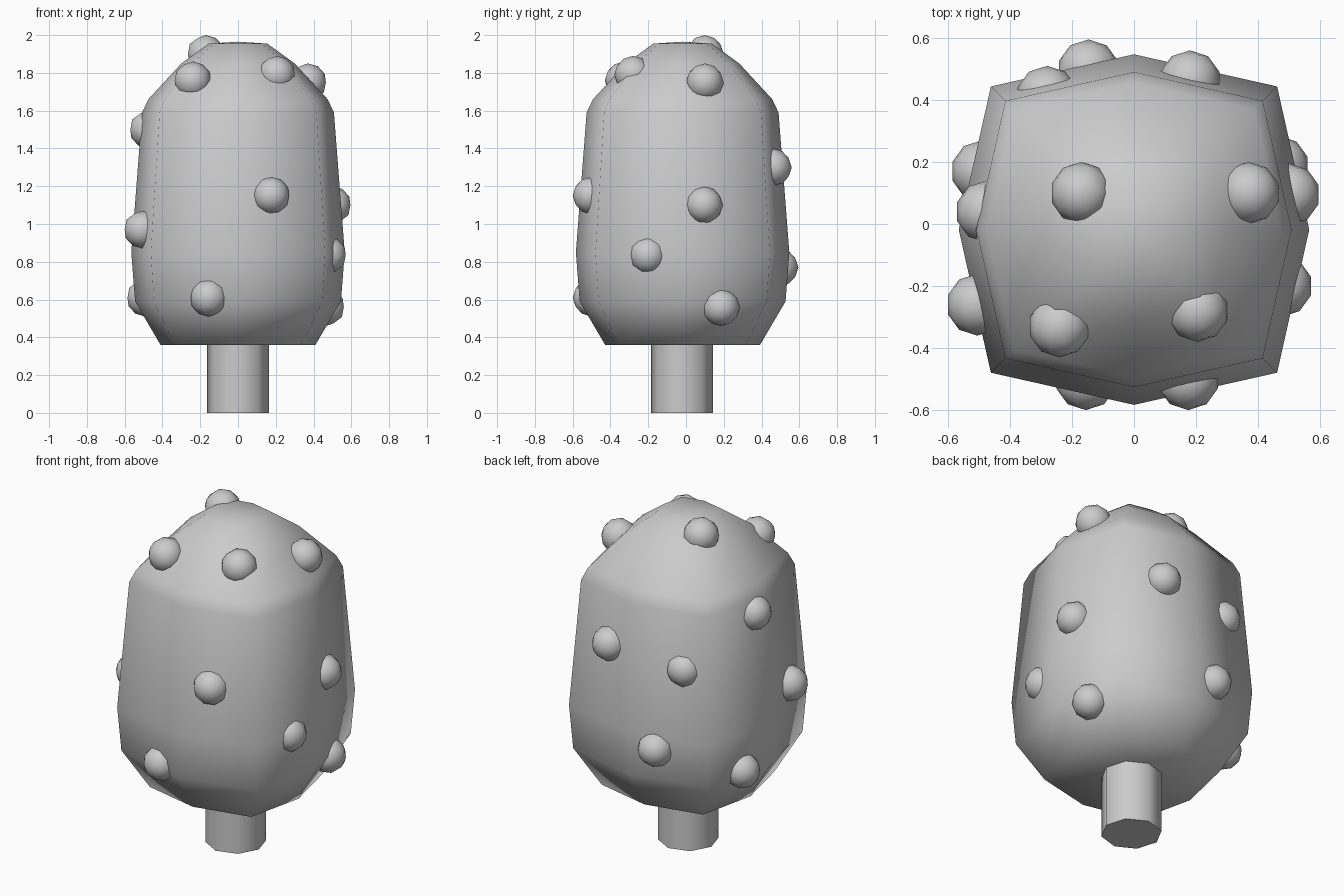
import bpy, bmesh, math
from mathutils import Matrix, Vector

cube = bpy.data.objects.get("Cube")
if cube:
    bpy.data.objects.remove(cube, do_unlink=True)

grey = bpy.data.materials.new("plain_grey")
grey.use_nodes = True
tone = (0.6, 0.6, 0.6, 1)
grey.diffuse_color = tone
grey.node_tree.nodes["Principled BSDF"].inputs["Base Color"].default_value = tone
CENTRE_Y = -0.018


def add_object(name, bm, sharp_angle=180):
    bmesh.ops.recalc_face_normals(bm, faces=bm.faces)
    mesh = bpy.data.meshes.new(name)
    bm.to_mesh(mesh)
    bm.free()
    mesh.materials.append(grey)
    obj = bpy.data.objects.new(name, mesh)
    bpy.context.collection.objects.link(obj)
    bpy.ops.object.select_all(action="DESELECT")
    obj.select_set(True)
    bpy.context.view_layer.objects.active = obj
    bpy.ops.object.shade_smooth_by_angle(angle=math.radians(sharp_angle))
    return obj


# Body: stacked eight-sided rings (height, half width), closed to a shallow dome
profile = [(0.36, 0.41), (0.59, 0.545), (0.85, 0.565), (1.59, 0.508),
           (1.66, 0.475), (1.85, 0.3), (1.955, 0.155)]
bm = bmesh.new()
rings = []
for z, half in profile:
    ring = []
    for i in range(8):
        a = i * math.pi / 4
        r = half * (1.155 if i % 2 else 1)
        ring.append(bm.verts.new((r * math.cos(a), CENTRE_Y + r * math.sin(a), z)))
    rings.append(ring)
for low, high in zip(rings, rings[1:]):
    for i in range(8):
        j = (i + 1) % 8
        bm.faces.new((low[i], low[j], high[j], high[i]))
for ring, z in ((rings[0], 0.36), (rings[-1], 1.965)):
    tip = bm.verts.new((0, CENTRE_Y, z))
    for i in range(8):
        bm.faces.new((ring[i], ring[(i + 1) % 8], tip))
add_object("body", bm)

# Stem: eight-sided post that ends inside the body
bm = bmesh.new()
place = Matrix.Translation((0, CENTRE_Y - 0.003, 0.22)) @ Matrix.Rotation(math.radians(-6), 4, "Z")
bmesh.ops.create_cone(bm, cap_ends=True, segments=8, radius1=0.165,
                      radius2=0.165, depth=0.44, matrix=place)
add_object("stem", bm, 50)

# Bumps: small rounded knobs half sunk into the body
bumps = {
    "front": [(-0.24, -0.33, 1.76), (0.205, -0.28, 1.79),
              (0.175, -0.5, 1.15), (-0.155, -0.5, 0.61)],
    "left": [(0.37, 0.1, 1.75), (0.5, 0.095, 1.1),
             (0.475, -0.2, 0.835), (0.465, 0.185, 0.56)],
    "back": [(0.18, 0.46, 1.3), (-0.147, 0.495, 0.77), (-0.28, 0.41, 1.25)],
    "right": [(-0.475, 0.04, 1.5), (-0.505, -0.26, 0.97), (-0.49, 0.17, 0.61)],
    "top": [(-0.17, 0.1, 1.9)],
}
for side, spots in bumps.items():
    for n, spot in enumerate(spots, 1):
        bm = bmesh.new()
        bmesh.ops.create_icosphere(bm, subdivisions=2, radius=0.1,
                                   matrix=Matrix.Translation(Vector(spot)))
        add_object(f"{side}_bump_{n}", bm)
